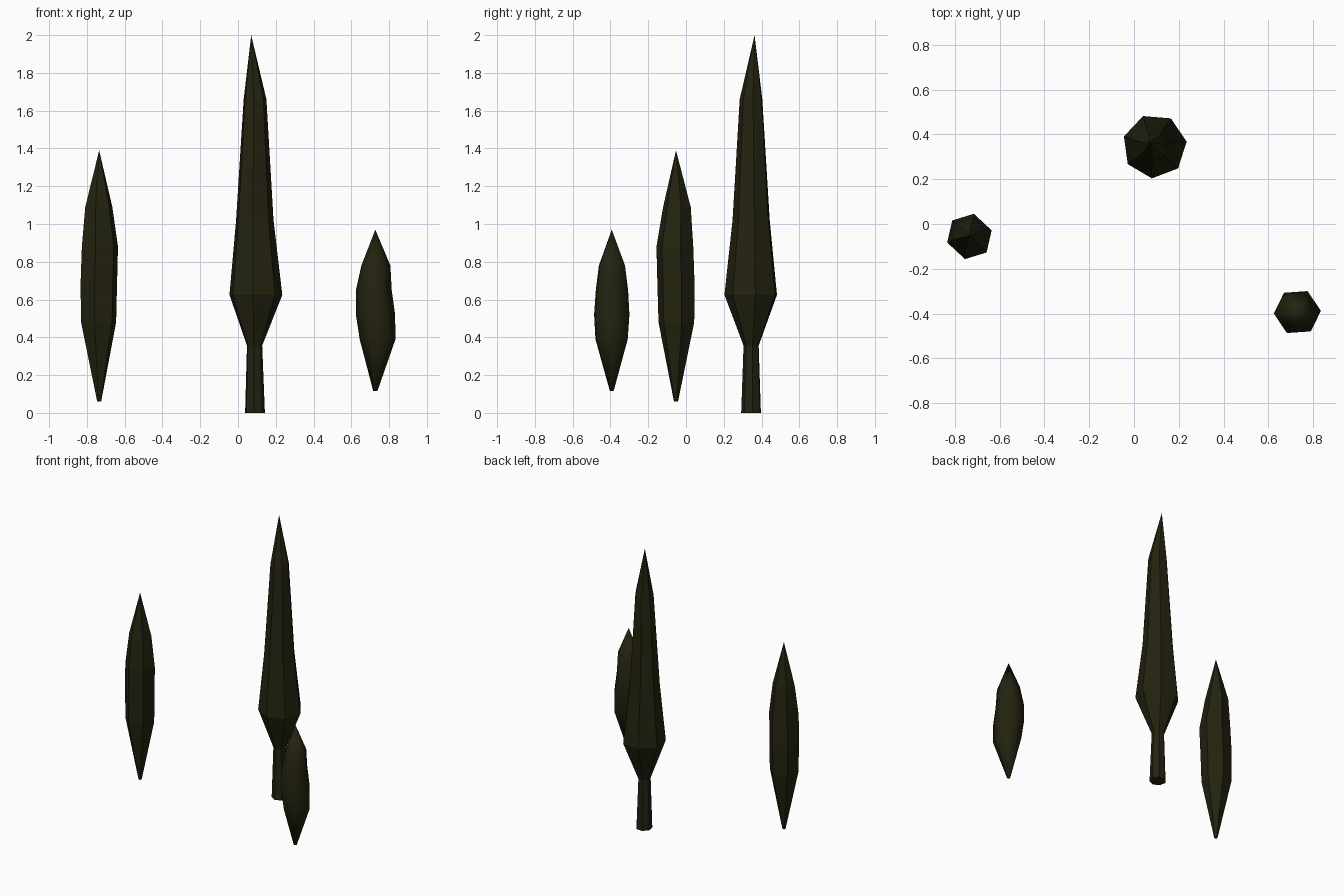
import bpy, bmesh, math

if "Cube" in bpy.data.objects:
    bpy.data.objects.remove(bpy.data.objects["Cube"])

leaf = bpy.data.materials.new("dark olive green")
leaf.diffuse_color = (0.017, 0.0165, 0.005, 1)
leaf.use_nodes = True
leaf.node_tree.nodes["Principled BSDF"].inputs["Base Color"].default_value = leaf.diffuse_color
bark = bpy.data.materials.new("dark olive bark")
bark.diffuse_color = (0.018, 0.016, 0.006, 1)
bark.use_nodes = True
bark.node_tree.nodes["Principled BSDF"].inputs["Base Color"].default_value = bark.diffuse_color


def tapered(name, mat, sides, phase, rings, tip=None, smooth=False):
    """Stack of polygon rings (x, y, z, radius), closed below, with a pointed or flat top."""
    bm = bmesh.new()
    loops = []
    for x, y, z, r in rings:
        angles = [math.radians(phase) + math.tau * i / sides for i in range(sides)]
        loops.append([bm.verts.new((x + r * math.cos(a), y + r * math.sin(a), z)) for a in angles])
    for low, high in zip(loops, loops[1:]):
        for i in range(sides):
            j = (i + 1) % sides
            bm.faces.new((low[i], low[j], high[j], high[i]))
    bm.faces.new(loops[0][::-1])
    if tip:
        top = bm.verts.new(tip)
        for i in range(sides):
            bm.faces.new((loops[-1][i], loops[-1][(i + 1) % sides], top))
    else:
        bm.faces.new(loops[-1])
    for f in bm.faces:
        f.smooth = smooth
    mesh = bpy.data.meshes.new(name)
    bm.to_mesh(mesh)
    bm.free()
    mesh.materials.append(mat)
    ob = bpy.data.objects.new(name, mesh)
    bpy.context.collection.objects.link(ob)
    return ob


# Tall tree: trunk and seven-sided crown
tapered("tall_tree_trunk", bark, 7, 8,
        [(0.089, 0.346, 0, 0.054), (0.087, 0.346, 0.37, 0.041)])
tapered("tall_tree_crown", leaf, 7, 8,
        [(0.087, 0.346, 0.355, 0.041), (0.092, 0.347, 0.625, 0.144),
         (0.087, 0.348, 1.02, 0.102), (0.089, 0.346, 1.66, 0.062)],
        tip=(0.07, 0.363, 2.0))

# Middle tree crown, faceted, six sides
tapered("middle_tree_crown", leaf, 6, 17,
        [(-0.735, -0.053, 0.06, 0.011), (-0.738, -0.051, 0.48, 0.097),
         (-0.737, -0.053, 0.68, 0.101), (-0.731, -0.059, 0.88, 0.100),
         (-0.737, -0.048, 1.09, 0.075)],
        tip=(-0.735, -0.053, 1.39))

# Small bush crown, smooth, six sides
tapered("small_tree_crown", leaf, 6, 4,
        [(0.727, -0.393, 0.115, 0.011), (0.739, -0.394, 0.39, 0.095),
         (0.728, -0.393, 0.52, 0.104), (0.719, -0.392, 0.65, 0.095),
         (0.730, -0.392, 0.78, 0.077)],
        tip=(0.727, -0.393, 0.97), smooth=True)
